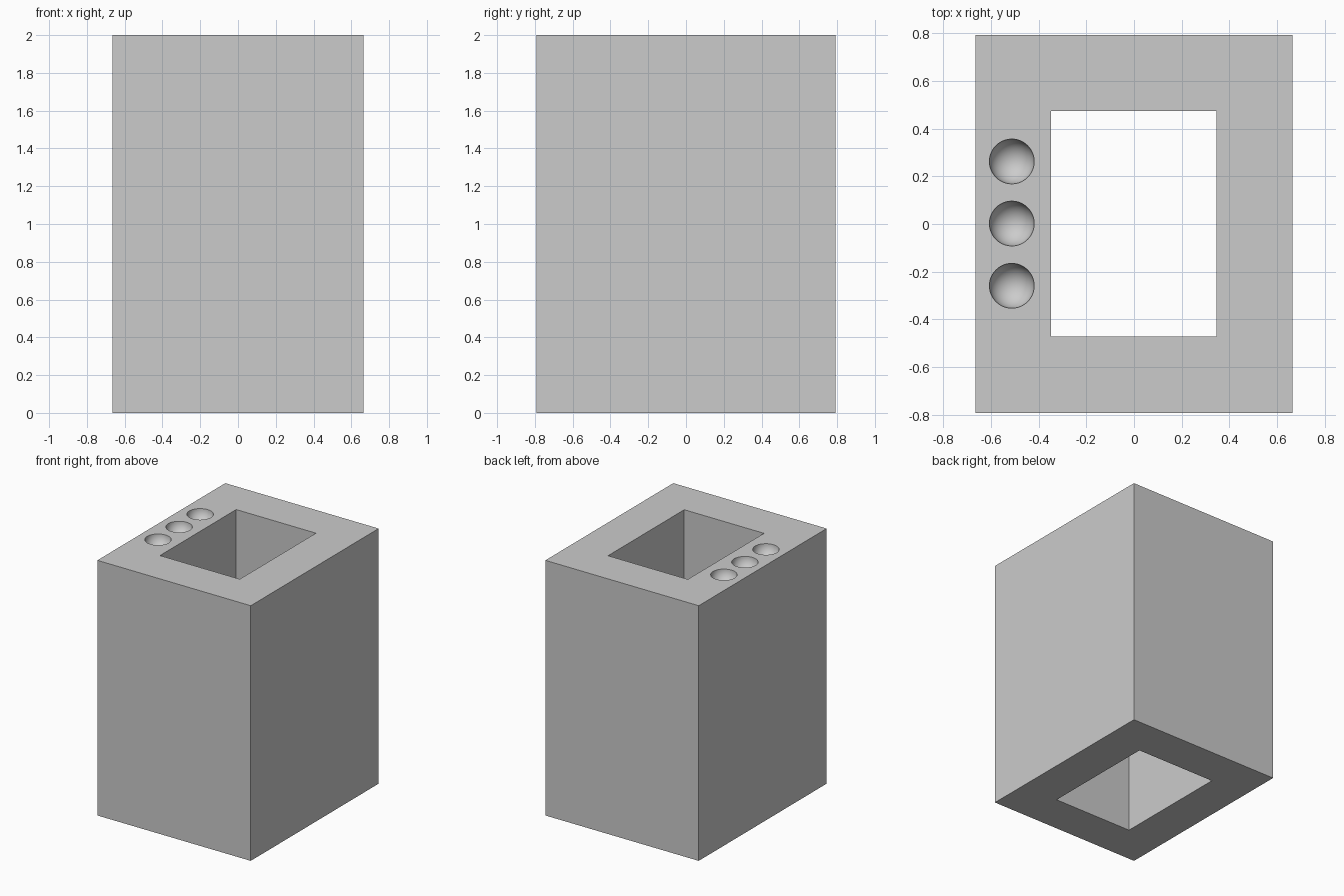
import bpy
import math

if "Cube" in bpy.data.objects:
    bpy.data.objects.remove(bpy.data.objects["Cube"])

grey = bpy.data.materials.new("plain grey")
grey.diffuse_color = (0.6, 0.6, 0.6, 1)
grey.use_nodes = True
grey.node_tree.nodes["Principled BSDF"].inputs["Base Color"].default_value = grey.diffuse_color


def box(name, x0, x1, y0, y1, z0, z1):
    bpy.ops.mesh.primitive_cube_add(
        size=1, location=((x0 + x1) / 2, (y0 + y1) / 2, (z0 + z1) / 2))
    ob = bpy.context.object
    ob.name = name
    ob.scale = (x1 - x0, y1 - y0, z1 - z0)
    bpy.ops.object.transform_apply(location=True, rotation=False, scale=True)
    ob.data.materials.append(grey)
    return ob


def cut(target, cutter):
    mod = target.modifiers.new("cut", 'BOOLEAN')
    mod.operation = 'DIFFERENCE'
    mod.solver = 'EXACT'
    mod.object = cutter
    bpy.context.view_layer.objects.active = target
    bpy.ops.object.modifier_apply(modifier=mod.name)
    bpy.data.objects.remove(cutter, do_unlink=True)


# Outer block with a rectangular shaft running right through it
block = box("hollow_block", -0.665, 0.665, -0.792, 0.792, 0, 2)
cut(block, box("shaft_cutter", -0.347, 0.345, -0.471, 0.473, -0.2, 2.2))

# Row of three round dimples in the left rim
for y in (-0.259, 0.002, 0.262):
    bpy.ops.mesh.primitive_uv_sphere_add(
        segments=48, ring_count=24, radius=0.094, location=(-0.512, y, 2.0005))
    dimple = bpy.context.object
    dimple.name = "dimple_cutter"
    dimple.data.materials.append(grey)
    cut(block, dimple)

# Smooth dimples, crisp block edges
bpy.ops.object.select_all(action='DESELECT')
block.select_set(True)
bpy.context.view_layer.objects.active = block
bpy.ops.object.shade_smooth_by_angle(angle=math.radians(30))
